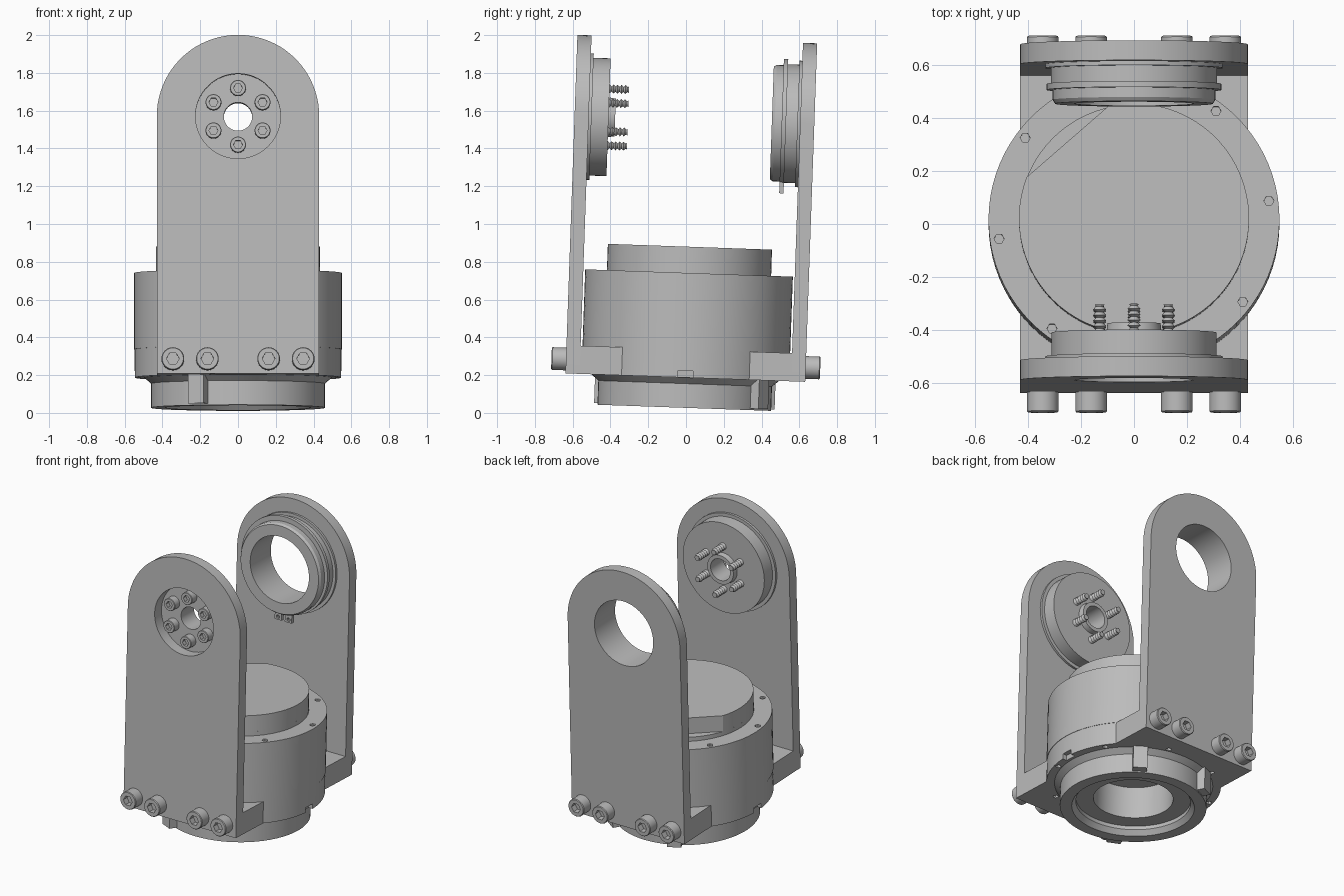
import bpy, bmesh
from math import pi, sin, cos, acos, radians
from mathutils import Matrix

if "Cube" in bpy.data.objects:
    bpy.data.objects.remove(bpy.data.objects["Cube"])

grey = bpy.data.materials.new("machined_grey")
grey.use_nodes = True
grey.diffuse_color = (0.5, 0.5, 0.5, 1)
grey.node_tree.nodes["Principled BSDF"].inputs["Base Color"].default_value = (0.5, 0.5, 0.5, 1)

ALONG_Y = Matrix.Rotation(-pi / 2, 4, "X")    # turns local +z into +y
LEAN = Matrix.Translation((0, -0.01, 0)) @ Matrix.Rotation(radians(-2.02), 4, "X")
PIVOT_Z = 1.55
parts = []


def at(x=0, y=0, z=0):
    return Matrix.Translation((x, y, z))


def make(name, bm, matrix=Matrix()):
    bmesh.ops.recalc_face_normals(bm, faces=bm.faces)
    mesh = bpy.data.meshes.new(name)
    bm.to_mesh(mesh)
    bm.free()
    mesh.materials.append(grey)
    return place(name, mesh, matrix)


def place(name, mesh, matrix):
    obj = bpy.data.objects.new(name, mesh)
    bpy.context.collection.objects.link(obj)
    obj.matrix_basis = matrix
    parts.append(obj)
    return obj


def lathe(name, profile, matrix=Matrix(), sides=64):
    """Spin a closed (radius, height) profile about z."""
    bm = bmesh.new()
    rings = [[bm.verts.new((r * cos(2 * pi * i / sides), r * sin(2 * pi * i / sides), h))
              for i in range(sides)] for r, h in profile]
    for k, ring in enumerate(rings):
        nxt = rings[(k + 1) % len(rings)]
        if profile[k][0] == profile[(k + 1) % len(rings)][0] == 0:
            continue
        for i in range(sides):
            j = (i + 1) % sides
            bm.faces.new((ring[i], ring[j], nxt[j], nxt[i]))
    bmesh.ops.remove_doubles(bm, verts=bm.verts, dist=1e-5)
    return make(name, bm, matrix)


def prism(name, outline, low, high, matrix=Matrix()):
    """Extrude a flat outline from low to high along z."""
    bm = bmesh.new()
    face = bm.faces.new([bm.verts.new((x, y, low)) for x, y in outline])
    top = bmesh.ops.extrude_face_region(bm, geom=[face])["geom"]
    bmesh.ops.translate(bm, vec=(0, 0, high - low),
                        verts=[v for v in top if isinstance(v, bmesh.types.BMVert)])
    return make(name, bm, matrix)


def arc(radius, start, end, steps=40, y=0):
    return [(radius * cos(start + (end - start) * i / steps),
             y + radius * sin(start + (end - start) * i / steps)) for i in range(steps + 1)]


def disc(radius, sides):
    return arc(radius, 0, 2 * pi, sides)[:-1]


def box(x0, x1, y0, y1):
    return [(x0, y0), (x1, y0), (x1, y1), (x0, y1)]


def cut(obj, cutters):
    """Subtract the cutters from obj and discard them."""
    bpy.context.view_layer.objects.active = obj
    for c in cutters:
        mod = obj.modifiers.new("cut", "BOOLEAN")
        mod.operation, mod.solver, mod.object = "DIFFERENCE", "EXACT", c
        bpy.ops.object.modifier_apply(modifier=mod.name)
        parts.remove(c)
        bpy.data.objects.remove(c)


# Foot ring with flared top, stepped underside and locating lugs
lathe("foot_ring", [(0.46, 0.027), (0.46, 0.155), (0.5, 0.19), (0.25, 0.19),
                    (0.25, 0.085), (0.36, 0.085), (0.36, 0.06), (0.385, 0.027)])
for n, angle in enumerate((55, 116, 244)):
    prism(f"foot_lug_{n}", box(0.44, 0.51, -0.045, 0.045), 0.035, 0.19,
          Matrix.Rotation(radians(angle), 4, "Z"))

# Base plate: a disc merged with the strip that joins the two arms
a = acos(0.43 / 0.547)
base = prism("base_plate",
             arc(0.547, -a, a) + [(0.43, 0.56), (-0.43, 0.56)]
             + arc(0.547, pi - a, pi + a) + [(-0.43, -0.56), (0.43, -0.56)], 0.187, 0.336)
tools = [prism("bore", disc(0.25, 64), 0.1, 0.3)]
tools += [prism("notch", box(s * 0.6, s * 0.515, -0.04, 0.04), 0.1, 0.222) for s in (1, -1)]
for k in range(8):
    t = radians(30 + 45 * k)
    tools.append(prism("hole", disc(0.018, 6), 0.1, 0.21, at(0.52 * cos(t), 0.52 * sin(t))))
cut(base, tools)

# Motor drum with a ring of small screw holes
drum = prism("drum", disc(0.55, 80), 0.336, 0.741)
cut(drum, [prism("hole", disc(0.019, 6), 0.71, 0.8,
                 at(0.515 * cos(radians(8 + 45 * k)), 0.515 * sin(radians(8 + 45 * k))))
           for k in range(8)])

# Cap with a flat cut on one side above a full rim
prism("cap_rim", disc(0.435, 72), 0.741, 0.77)
mid, half = radians(131), radians(28)
prism("cap", arc(0.435, mid + half, mid - half + 2 * pi, 60), 0.77, 0.88)

# Two upright arms with round tops and a bore
arm_outline = [(-0.43, -0.187), (0.43, -0.187)]
arm_outline = [(x, -z) for x, z in arc(0.43, 0, pi, y=PIVOT_Z)] + [(-0.43, -0.187), (0.43, -0.187)]
for name, y in (("front_arm", -0.635), ("back_arm", 0.56)):
    arm = prism(name, arm_outline, 0, 0.075, at(y=y) @ ALONG_Y)
    cut(arm, [prism("bore", disc(0.225, 64), -0.1, 0.2, at(y=y, z=PIVOT_Z) @ ALONG_Y)])

# Front hub: stepped flange with a bored boss
pivot = at(z=PIVOT_Z) @ ALONG_Y
lathe("front_hub", [(0.075, -0.56), (0.335, -0.56), (0.335, -0.545), (0.312, -0.545),
                    (0.312, -0.455), (0.105, -0.455), (0.1, -0.42), (0.075, -0.42)], pivot)

# Back bearing collar, retaining ring and its two ears
lathe("back_collar", [(0.225, 0.56), (0.335, 0.56), (0.335, 0.545), (0.314, 0.545),
                      (0.314, 0.485), (0.295, 0.485), (0.295, 0.462), (0.308, 0.462),
                      (0.308, 0.425), (0.298, 0.41), (0.225, 0.41)], pivot)
lathe("retaining_ring", [(0.29, 0.462), (0.33, 0.462), (0.33, 0.485), (0.29, 0.485)],
      at(z=PIVOT_Z + 0.012) @ ALONG_Y)
for s in (1, -1):
    ear = prism("retaining_ear", box(s * 0.012, s * 0.065, 0.3, 0.37), 0.462, 0.485, pivot)
    cut(ear, [prism("hole", disc(0.012, 10), 0.4, 0.6, pivot @ at(s * 0.04, 0.349))])

# Socket head, modelled once and reused
head = lathe("arm_bolt_0", [(0, 0), (0.06, 0), (0.06, 0.072), (0.056, 0.077), (0, 0.077)], sides=32)
cut(head, [prism("socket", disc(0.034, 6), 0.035, 0.2)])
head_mesh = head.data
parts.remove(head)
bpy.data.objects.remove(head)

# Four bolts through the foot of each arm
for s in (1, -1):
    for x in (-0.345, -0.162, 0.162, 0.345):
        place("arm_bolt", head_mesh, at(x, s * 0.635, 0.263) @ Matrix.Rotation(-s * pi / 2, 4, "X"))

# Six hub screws: recessed heads outside, threaded tips inside
thread = [(0, -0.46)]
for k in range(5):
    thread += [(0.025, -0.455 + 0.021 * k), (0.014, -0.443 + 0.021 * k)]
thread += [(0.018, -0.352), (0, -0.352)]
for k in range(6):
    t = pi / 6 + k * pi / 3
    spot = at(0.15 * cos(t), 0, PIVOT_Z + 0.15 * sin(t))
    place("hub_screw_head", head_mesh, spot @ at(y=-0.56) @ Matrix.Rotation(pi / 2, 4, "X")
          @ Matrix.Scale(0.7, 4))
    lathe("hub_screw_tip", thread, spot @ ALONG_Y, sides=10)

# Lean the whole assembly slightly backwards and smooth the round walls
bpy.ops.object.select_all(action="DESELECT")
for obj in parts:
    obj.matrix_basis = LEAN @ obj.matrix_basis
    obj.select_set(True)
bpy.context.view_layer.objects.active = parts[0]
bpy.ops.object.shade_smooth_by_angle(angle=radians(30))
bpy.ops.object.select_all(action="DESELECT")
